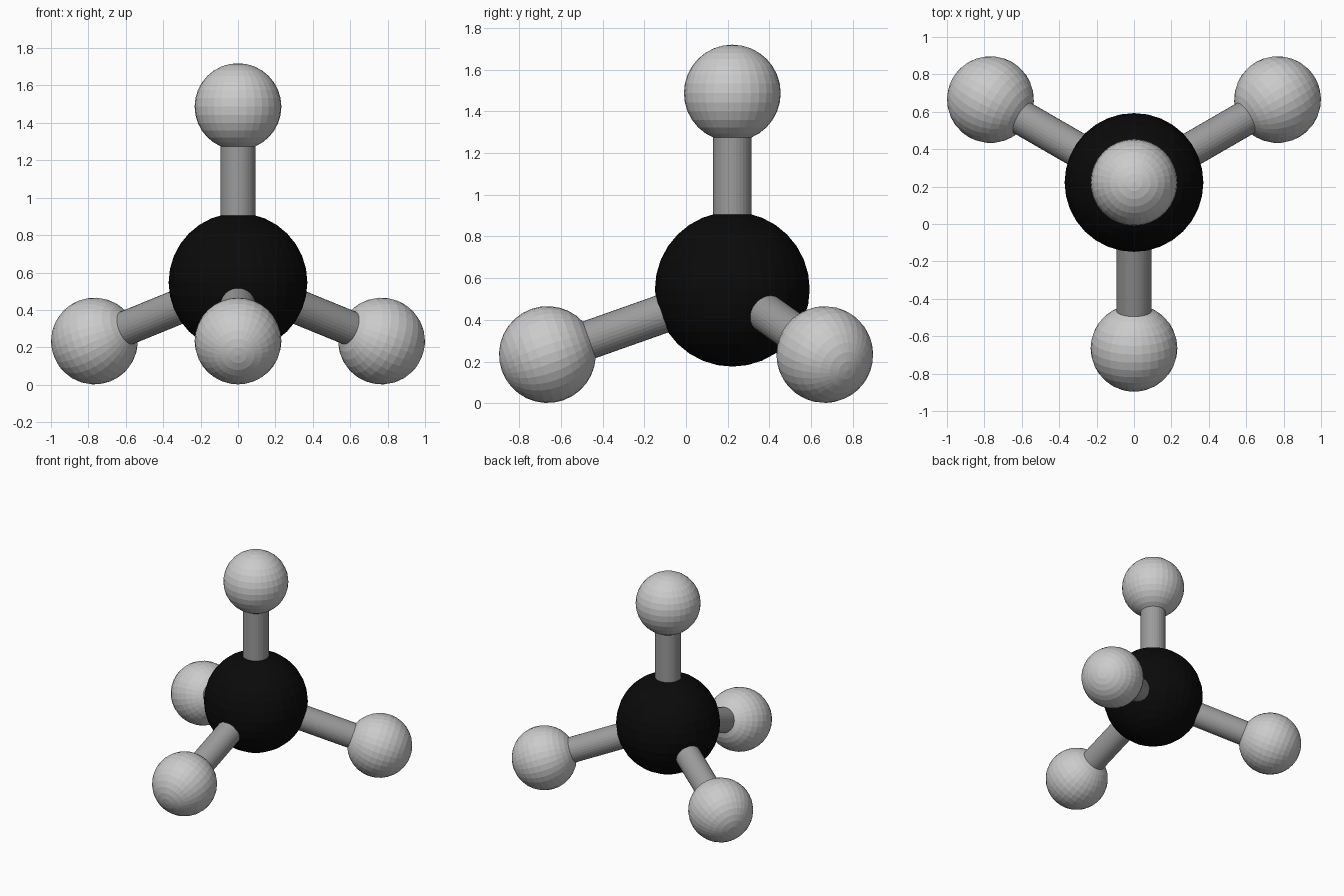
import bpy
from math import sin, cos, radians
from mathutils import Vector

if "Cube" in bpy.data.objects:
    bpy.data.objects.remove(bpy.data.objects["Cube"])

CENTRE = Vector((0, 0.222, 0.547))
LENGTH = 0.94
ATOM_R, CORE_R, BOND_R = 0.232, 0.371, 0.093


def material(name, value):
    mat = bpy.data.materials.new(name)
    mat.diffuse_color = (value, value, value, 1)
    mat.use_nodes = True
    mat.node_tree.nodes["Principled BSDF"].inputs["Base Color"].default_value = mat.diffuse_color
    return mat


black = material("black", 0.003)
dark_grey = material("dark_grey", 0.33)
light_grey = material("light_grey", 0.75)


def finish(name, mat):
    obj = bpy.context.object
    obj.name = name
    obj.data.materials.append(mat)


def ball(name, centre, radius, rotation, mat):
    bpy.ops.mesh.primitive_uv_sphere_add(segments=32, ring_count=16, radius=radius,
                                         location=centre, rotation=rotation)
    finish(name, mat)


# Large central ball
ball("central_ball", CENTRE, CORE_R, (0, 0, 0), black)

# Tetrahedral arms: one upright, three spread below at 120 degrees
tilt = radians(109.47)
arms = {"top": (0, 0), "front": (tilt, -90), "right": (tilt, 30), "left": (tilt, 150)}
for side, (pitch, heading) in arms.items():
    turn = radians(heading)
    d = Vector((sin(pitch) * cos(turn), sin(pitch) * sin(turn), cos(pitch)))
    rotation = (0, pitch, turn)
    # Connecting rod, with both ends inside the balls
    bpy.ops.mesh.primitive_cylinder_add(vertices=32, radius=BOND_R, depth=LENGTH,
                                        location=CENTRE + d * LENGTH / 2, rotation=rotation)
    finish(side + "_rod", dark_grey)
    # Small outer ball, pole along the rod
    ball(side + "_ball", CENTRE + d * LENGTH, ATOM_R, rotation, light_grey)
